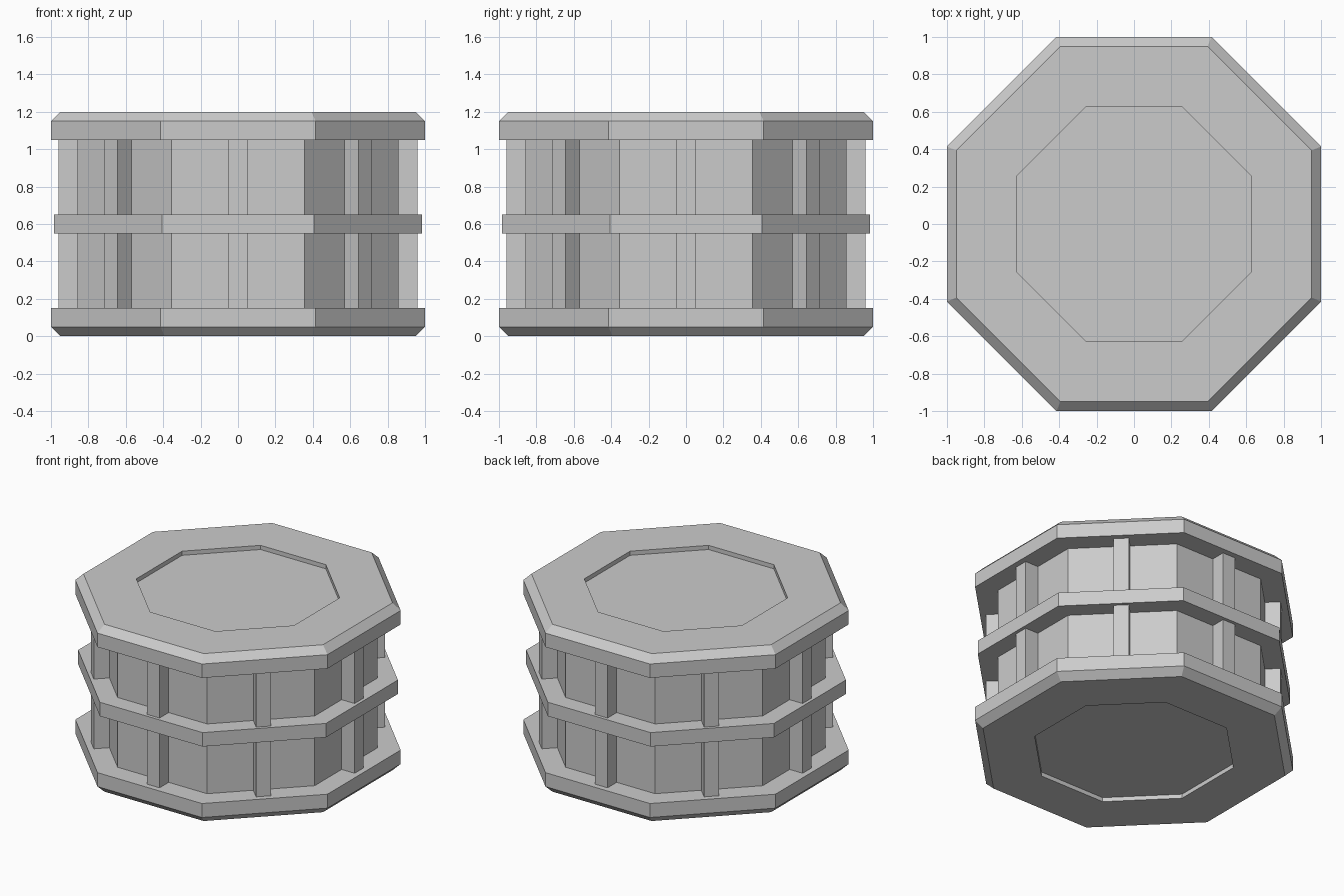
import bpy, bmesh
from math import pi, cos, sin
from mathutils import Matrix

if "Cube" in bpy.data.objects:
    bpy.data.objects.remove(bpy.data.objects["Cube"])

SIDES = 8


def octagon_solid(name, profile):
    """Stack octagons given as (apothem, z) and cap both ends."""
    bm = bmesh.new()
    rings = []
    for apothem, z in profile:
        r = apothem / cos(pi / SIDES)
        rings.append([bm.verts.new((r * cos((i + 0.5) * 2 * pi / SIDES),
                                    r * sin((i + 0.5) * 2 * pi / SIDES), z))
                      for i in range(SIDES)])
    for a, b in zip(rings, rings[1:]):
        for i in range(SIDES):
            j = (i + 1) % SIDES
            bm.faces.new((a[i], a[j], b[j], b[i]))
    bm.faces.new(rings[0][::-1])
    bm.faces.new(rings[-1])
    return finish(name, bm)


def finish(name, bm):
    bmesh.ops.recalc_face_normals(bm, faces=bm.faces[:])
    mesh = bpy.data.meshes.new(name)
    bm.to_mesh(mesh)
    bm.free()
    obj = bpy.data.objects.new(name, mesh)
    bpy.context.collection.objects.link(obj)
    return obj


# Chamfered end plates, each with a shallow octagonal recess
plate = [(1.0, 1.05), (1.0, 1.15), (0.95, 1.2), (0.625, 1.2), (0.625, 1.17)]
octagon_solid("top_plate", plate)
octagon_solid("bottom_plate", [(a, 1.2 - z) for a, z in plate])

# Core drum and the band around its middle
octagon_solid("core", [(0.857, 0.15), (0.857, 1.05)])
octagon_solid("middle_band", [(0.983, 0.55), (0.983, 0.65)])

# One upright rib on the centre of every face
for k in range(SIDES):
    bm = bmesh.new()
    bmesh.ops.create_cube(bm, size=1)
    bmesh.ops.scale(bm, vec=(0.16, 0.10, 0.90), verts=bm.verts[:])
    bmesh.ops.translate(bm, vec=(0.88, 0, 0.6), verts=bm.verts[:])
    bmesh.ops.rotate(bm, matrix=Matrix.Rotation(k * 2 * pi / SIDES, 3, 'Z'),
                     verts=bm.verts[:])
    finish(f"rib_{k + 1}", bm)
